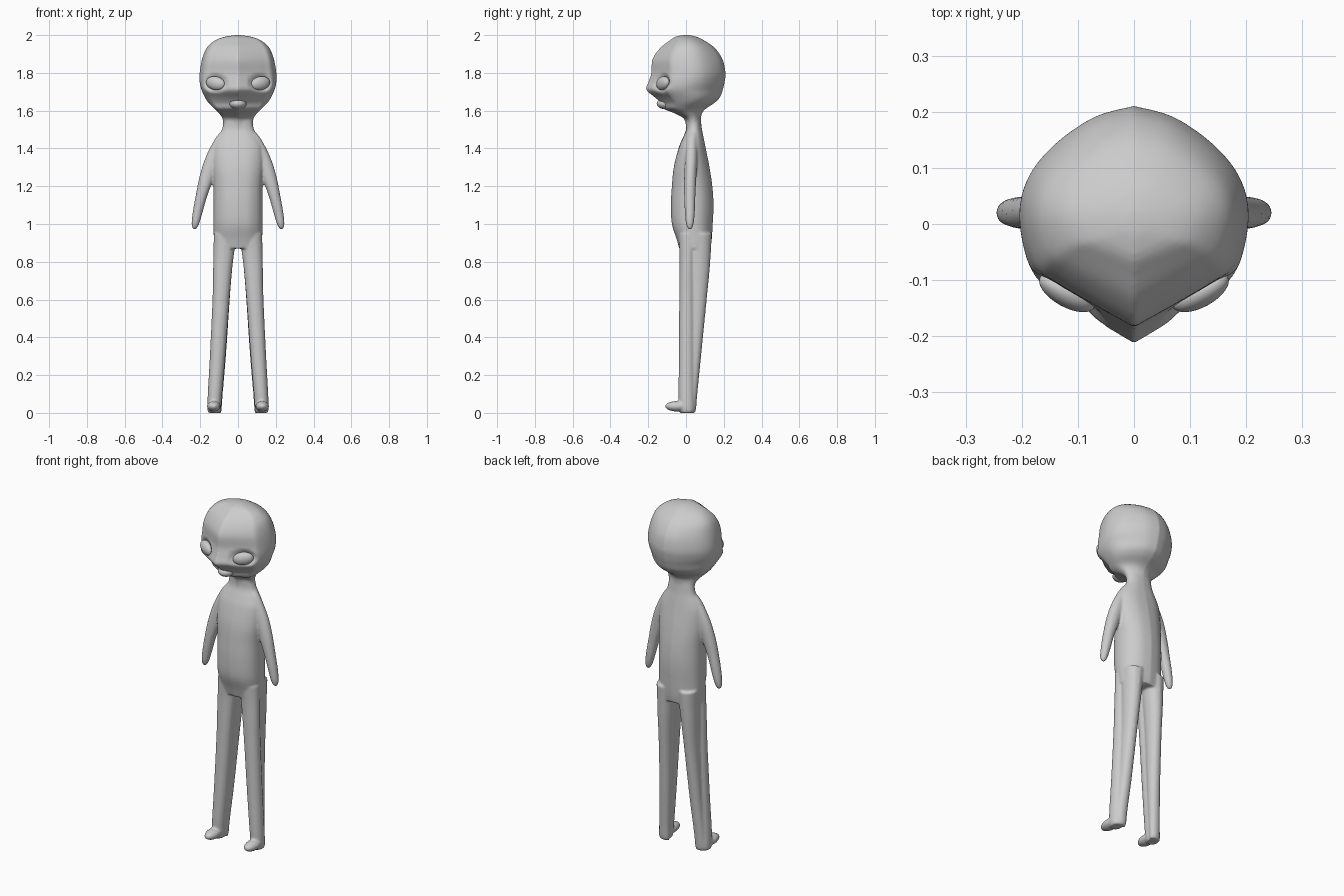
import bpy, bmesh, math
from mathutils import Matrix, Vector

if "Cube" in bpy.data.objects:
    bpy.data.objects.remove(bpy.data.objects["Cube"])

grey = bpy.data.materials.new("skin grey")
grey.diffuse_color = (0.6, 0.6, 0.6, 1)
grey.use_nodes = True
grey.node_tree.nodes["Principled BSDF"].inputs["Base Color"].default_value = grey.diffuse_color


def spline(pts, steps):
    """Catmull-Rom curve through tuples of any size."""
    out = []
    for i in range(len(pts) - 1):
        a, b, c, d = (Vector(pts[min(max(k, 0), len(pts) - 1)]) for k in (i - 1, i, i + 1, i + 2))
        for s in range(steps):
            t = s / steps
            out.append(0.5 * (2 * b + (c - a) * t + (2 * a - 5 * b + 4 * c - d) * t * t
                              + (3 * b - 3 * c + d - a) * t ** 3))
    out.append(Vector(pts[-1]))
    return out


def loft(bm, rows, half, side=1):
    """Rows are z, centre x, half width, front y, back y; half is a unit half outline."""
    right = spline(half, 4)
    outline = [(p[0], p[1]) for p in right] + [(-p[0], p[1]) for p in right[-2:0:-1]]
    rings = []
    for z, cx, w, yf, yb in spline(rows, 4):
        cy, d = (yf + yb) / 2, (yb - yf) / 2
        rings.append([bm.verts.new((side * cx + u * w, cy + v * d, z)) for u, v in outline])
    n = len(outline)
    for a, b in zip(rings, rings[1:]):
        for i in range(n):
            bm.faces.new((a[i], a[(i + 1) % n], b[(i + 1) % n], b[i]))
    bm.faces.new(rings[0])
    bm.faces.new(rings[-1][::-1])
    return [v for r in rings for v in r]


def ball(bm, loc, radii, rot=Matrix()):
    m = Matrix.Translation(loc) @ rot @ Matrix.Diagonal((*radii, 1))
    bmesh.ops.create_uvsphere(bm, u_segments=32, v_segments=20, radius=1, matrix=m)


def finish(bm, name):
    bmesh.ops.recalc_face_normals(bm, faces=bm.faces[:])
    for f in bm.faces:
        f.smooth = True
    me = bpy.data.meshes.new(name)
    bm.to_mesh(me)
    bm.free()
    me.materials.append(grey)
    ob = bpy.data.objects.new(name, me)
    bpy.context.collection.objects.link(ob)
    return ob


oval = [(math.sin(a * math.pi / 6), -math.cos(a * math.pi / 6)) for a in range(7)]
skull = [(0, -1), (.35, -.8), (.7, -.59), (.9, -.43), (1, 0), (.93, .35), (.7, .65), (.35, .9), (0, 1)]
chest = [(0, -1), (.5, -.9), (.88, -.55), (1, 0), (.88, .5), (.5, .87), (0, 1)]

body = bmesh.new()

# head with pointed face, narrowing into the neck
head = loft(body, [
    (2.0, 0, .015, -.02, .02), (1.99, 0, .075, -.06, .06), (1.97, 0, .125, -.09, .10),
    (1.93, 0, .168, -.14, .155), (1.87, 0, .191, -.18, .195), (1.80, 0, .203, -.185, .21),
    (1.75, 0, .203, -.20, .205), (1.71, 0, .193, -.212, .195), (1.67, 0, .175, -.165, .18),
    (1.64, 0, .155, -.135, .15), (1.61, 0, .125, -.12, .105), (1.585, 0, .10, -.06, .085),
    (1.555, 0, .082, -.01, .08), (1.50, 0, .075, 0, .08)], skull)
# eye sockets
for v in head:
    d = ((abs(v.co.x) - .12) / .068) ** 2 + ((v.co.z - 1.745) / .05) ** 2
    if v.co.y < 0 and d < 1:
        v.co.y += .03 * (1 - d)

# torso
loft(body, [
    (1.56, 0, .075, .0, .078), (1.50, 0, .085, 0, .085), (1.45, 0, .112, -.02, .095),
    (1.40, 0, .132, -.04, .105), (1.30, 0, .136, -.065, .125), (1.20, 0, .13, -.075, .14),
    (1.10, 0, .13, -.08, .146), (1.0, 0, .13, -.075, .142), (.92, 0, .128, -.05, .137),
    (.87, 0, .126, -.036, .13)], chest)

for s in (1, -1):
    # tapered arm
    loft(body, [
        (1.50, .06, .02, .02, .06), (1.45, .09, .032, .005, .058), (1.35, .13, .043, -.005, .06),
        (1.25, .164, .040, -.01, .055), (1.15, .193, .031, -.01, .05), (1.06, .214, .026, -.006, .047),
        (1.0, .226, .02, .0, .04), (.972, .23, .008, .012, .03)], oval, s)
    # front lobe of the leg
    loft(body, [
        (.95, .066, .062, -.04, .06), (.85, .075, .055, -.035, .052), (.75, .082, .05, -.035, .048),
        (.60, .09, .045, -.036, .047), (.30, .108, .041, -.038, .046), (.10, .122, .038, -.04, .046),
        (.02, .126, .036, -.035, .046), (.0, .126, .03, -.03, .04)], oval, s)
    # narrower rear lobe of the leg
    loft(body, [
        (.95, .066, .06, .0, .138), (.85, .072, .051, .0, .132), (.75, .077, .045, .005, .125),
        (.60, .083, .039, .01, .11), (.30, .098, .034, .012, .08), (.10, .112, .031, .01, .06),
        (.02, .115, .029, .01, .053), (.0, .115, .025, .015, .045)], oval, s)
    # foot
    ball(body, (s * .128, -.045, .035), (.036, .066, .028))

ob = finish(body, "body")
fuse = ob.modifiers.new("fuse", 'REMESH')
fuse.mode = 'VOXEL'
fuse.voxel_size = .006
fuse.use_smooth_shade = True
soft = ob.modifiers.new("soften", 'SMOOTH')
soft.factor = .5
soft.iterations = 5

# eyes set along the face planes
for s, side in ((1, "left"), (-1, "right")):
    eye = bmesh.new()
    rot = Matrix.Rotation(s * math.radians(29), 4, 'Z') @ Matrix.Rotation(-s * math.radians(10), 4, 'Y')
    ball(eye, (s * .119, -.122, 1.745), (.056, .026, .036), rot)
    finish(eye, side + "_eye")

# protruding lower lip, flat on top
lip = bmesh.new()
ball(lip, (0, -.105, 1.637), (.045, .05, .03))
bmesh.ops.bisect_plane(lip, geom=lip.verts[:] + lip.edges[:] + lip.faces[:],
                       plane_co=(0, -.105, 1.64), plane_no=(0, .35, 1), clear_outer=True)
bmesh.ops.holes_fill(lip, edges=[e for e in lip.edges if e.is_boundary], sides=0)
finish(lip, "lower_lip")
